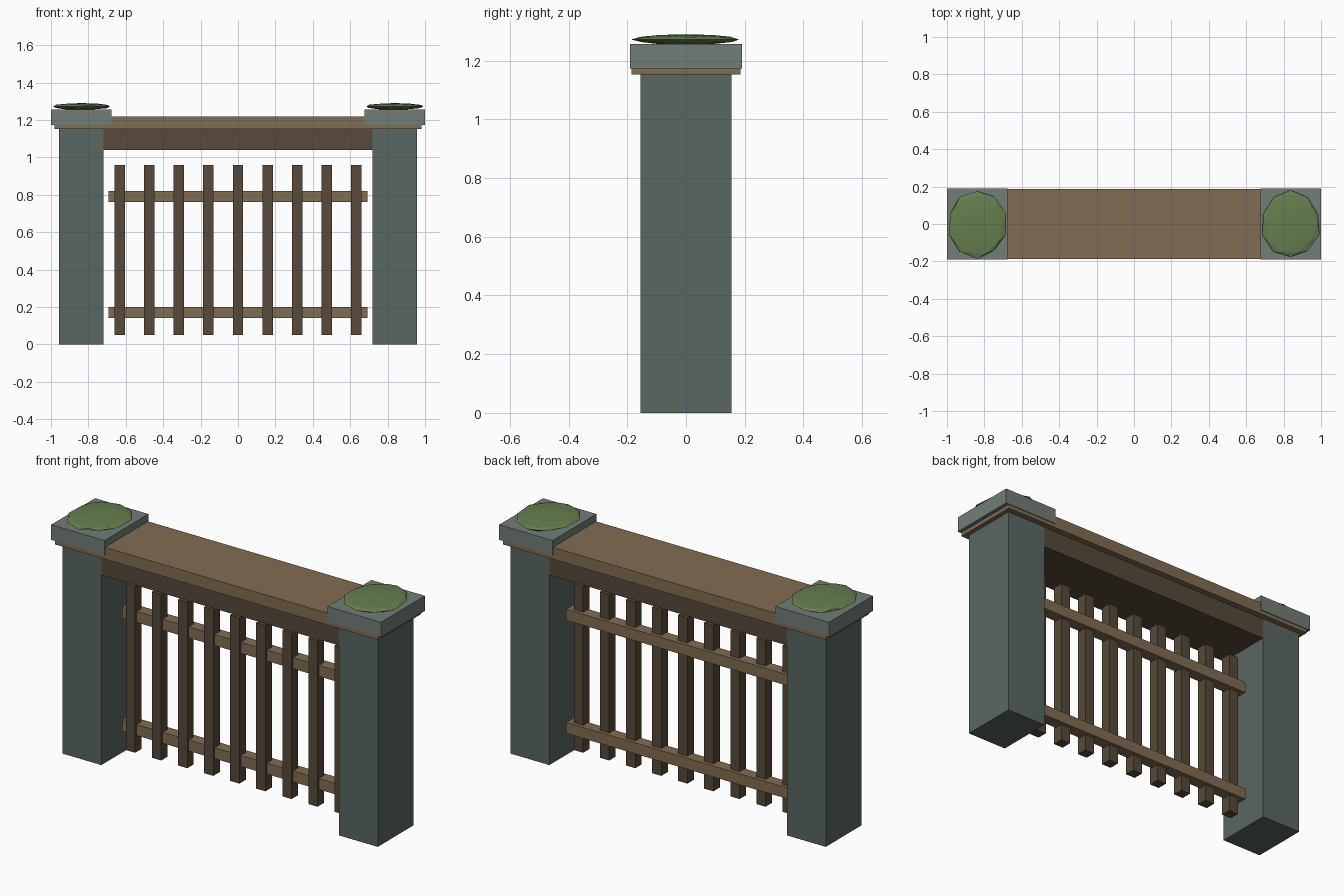
import bpy, bmesh, random
from mathutils import Vector

if "Cube" in bpy.data.objects:
    bpy.data.objects.remove(bpy.data.objects["Cube"])

random.seed(4)


def material(name, rgb):
    m = bpy.data.materials.new(name)
    m.diffuse_color = (*rgb, 1)
    m.use_nodes = True
    m.node_tree.nodes["Principled BSDF"].inputs["Base Color"].default_value = m.diffuse_color
    return m


STONE = material("stone", (0.10, 0.135, 0.125))
CAP = material("pale_stone", (0.17, 0.205, 0.185))
WOOD = material("wood", (0.22, 0.15, 0.085))
DARK = material("dark_wood", (0.095, 0.067, 0.042))
MOSS = material("moss", (0.13, 0.21, 0.075))


def finish(bm, name, mat):
    me = bpy.data.meshes.new(name)
    bm.to_mesh(me)
    bm.free()
    me.materials.append(mat)
    ob = bpy.data.objects.new(name, me)
    bpy.context.collection.objects.link(ob)
    return ob


def box(name, lo, hi, mat):
    lo, hi = Vector(lo), Vector(hi)
    bm = bmesh.new()
    bmesh.ops.create_cube(bm, size=1)
    bmesh.ops.scale(bm, vec=hi - lo, verts=bm.verts)
    bmesh.ops.translate(bm, vec=(lo + hi) / 2, verts=bm.verts)
    return finish(bm, name, mat)


def moss_pad(name, centre, radii):
    # flattened low-poly blob with a slightly uneven rim
    bm = bmesh.new()
    bmesh.ops.create_icosphere(bm, subdivisions=2, radius=1)
    for v in bm.verts:
        k = random.uniform(0.94, 1.02)
        v.co.x *= k
        v.co.y *= k
    bmesh.ops.scale(bm, vec=radii, verts=bm.verts)
    bmesh.ops.translate(bm, vec=centre, verts=bm.verts)
    return finish(bm, name, MOSS)


# stone posts, caps and moss on both sides
for side, s in (("left", -1), ("right", 1)):
    cx = s * 0.838
    box(f"{side}_post", (cx - 0.118, -0.155, 0), (cx + 0.118, 0.155, 1.18), STONE)
    box(f"{side}_cap", (cx - 0.162, -0.19, 1.173), (cx + 0.162, 0.19, 1.256), CAP)
    moss_pad(f"{side}_moss", (cx, 0, 1.272), (0.16, 0.185, 0.018))

# top board and the header beam beneath it
box("top_board", (-0.98, -0.186, 1.152), (0.98, 0.186, 1.217), WOOD)
box("header_beam", (-0.95, -0.153, 1.04), (0.95, 0.153, 1.16), DARK)

# horizontal rails, set slightly behind the bars
for name, z in (("lower_rail", 0.17), ("upper_rail", 0.79)):
    box(name, (-0.693, -0.016, z - 0.03), (0.693, 0.048, z + 0.03), WOOD)

# vertical bars
for i in range(9):
    x = (i - 4) * 0.158
    box(f"bar_{i + 1}", (x - 0.028, -0.028, 0.05), (x + 0.028, 0.028, 0.96), DARK)
